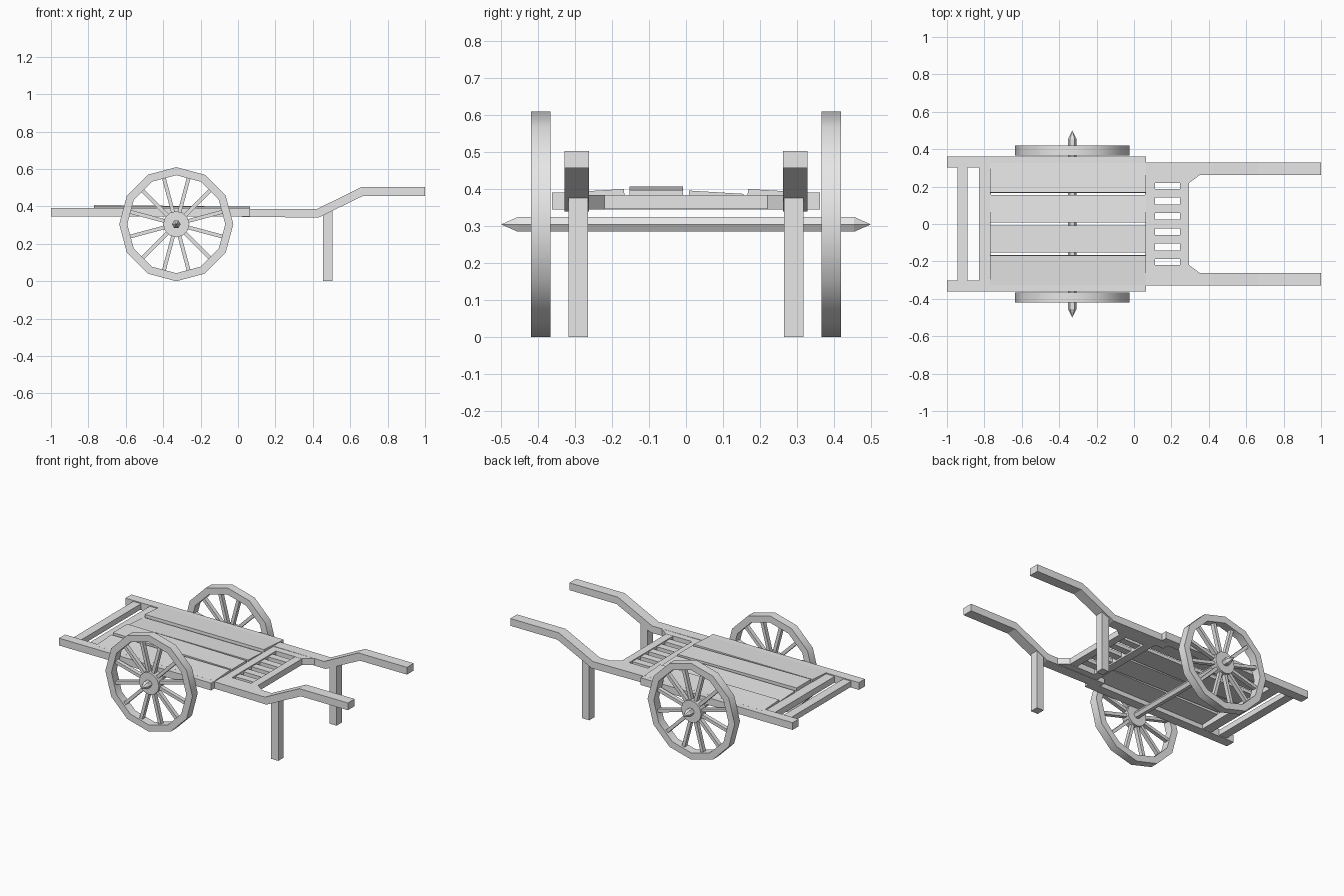
import bpy, bmesh, math
from mathutils import Matrix, Vector

if "Cube" in bpy.data.objects:
    bpy.data.objects.remove(bpy.data.objects["Cube"])

GREY = (0.8, 0.8, 0.8, 1)
wood = bpy.data.materials.new("plain grey wood")
wood.use_nodes = True
wood.diffuse_color = GREY
wood.node_tree.nodes["Principled BSDF"].inputs["Base Color"].default_value = GREY


def finish(name, bm, smooth=False):
    bmesh.ops.remove_doubles(bm, verts=bm.verts, dist=1e-5)
    bmesh.ops.recalc_face_normals(bm, faces=bm.faces)
    mesh = bpy.data.meshes.new(name)
    bm.to_mesh(mesh)
    bm.free()
    mesh.materials.append(wood)
    obj = bpy.data.objects.new(name, mesh)
    bpy.context.collection.objects.link(obj)
    if smooth:
        bpy.ops.object.select_all(action="DESELECT")
        obj.select_set(True)
        bpy.context.view_layer.objects.active = obj
        bpy.ops.object.shade_smooth_by_angle(angle=math.radians(40))
    return obj


def box(name, x, y, z, roll=0, pitch=0):
    """Box from three (low, high) ranges, tilted about its own centre."""
    bm = bmesh.new()
    size = [b - a for a, b in (x, y, z)]
    centre = Vector([(a + b) / 2 for a, b in (x, y, z)])
    tilt = Matrix.Rotation(roll, 4, "X") @ Matrix.Rotation(pitch, 4, "Y")
    bmesh.ops.create_cube(bm, size=1, matrix=Matrix.Translation(centre) @ tilt @ Matrix.Diagonal((*size, 1)))
    return finish(name, bm)


def prism(name, points, offset):
    """Flat outline pushed along an offset."""
    bm = bmesh.new()
    face = bm.faces.new([bm.verts.new(p) for p in points])
    new = bmesh.ops.extrude_face_region(bm, geom=[face])["geom"]
    bmesh.ops.translate(bm, vec=offset, verts=[v for v in new if isinstance(v, bmesh.types.BMVert)])
    return finish(name, bm)


AXLE_X, AXLE_Z, RADIUS = -0.33, 0.305, 0.305


def lathe(name, profile, sides, closed, smooth=False):
    """Turn a (radius, y) profile around the axle line."""
    bm = bmesh.new()
    rings = []
    for i in range(sides):
        a = math.tau * i / sides
        rings.append([bm.verts.new((AXLE_X + r * math.cos(a), y, AXLE_Z + r * math.sin(a))) for r, y in profile])
    count = len(profile)
    for i in range(sides):
        a, b = rings[i], rings[(i + 1) % sides]
        for j in range(count if closed else count - 1):
            k = (j + 1) % count
            bm.faces.new((a[j], a[k], b[k], b[j]))
    return finish(name, bm, smooth)


# Axle with pointed ends
lathe("axle", [(0, -0.5), (0.023, -0.455), (0.023, 0.455), (0, 0.5)], 6, False)

for side, s in (("left", 1), ("right", -1)):
    def span(a, b):
        return tuple(sorted((s * a, s * b)))

    # Wheel: rim, hub and spokes
    y0, y1 = 0.367, 0.42
    lathe(side + "_wheel_rim", [(RADIUS, s * y0), (RADIUS, s * y1), (0.262, s * y1), (0.262, s * y0)], 12, True, True)
    lathe(side + "_wheel_hub", [(0, s * y0), (0.07, s * y0), (0.07, s * y1), (0, s * y1)], 12, False, True)
    bm = bmesh.new()
    for i in range(12):
        turn = Matrix.Rotation(math.radians(15 + 30 * i), 4, "Y")
        place = Matrix.Translation((AXLE_X, s * 0.393, AXLE_Z)) @ turn @ Matrix.Translation((0.16, 0, 0))
        bmesh.ops.create_cube(bm, size=1, matrix=place @ Matrix.Diagonal((0.21, 0.026, 0.02, 1)))
    finish(side + "_wheel_spokes", bm)

    # Side rail of the bed, cranked handle, leg and corner gusset
    box(side + "_bed_rail", (-1, 0.065), span(0.302, 0.362), (0.345, 0.391))
    handle = [(0, 0.345), (0.43, 0.34), (0.67, 0.457), (1, 0.457),
              (1, 0.503), (0.66, 0.503), (0.42, 0.385), (0, 0.388)]
    prism(side + "_handle", [(x, s * 0.262, z) for x, z in handle], (0, s * 0.067, 0))
    box(side + "_leg", (0.455, 0.505), span(0.265, 0.318), (0, 0.385))
    gusset = [(0.11, 0.22), (0.295, 0.22), (0.355, 0.264), (0.11, 0.264)]
    prism(side + "_gusset", [(x, s * y, 0.345) for x, y in gusset], (0, 0, 0.04))

# Cross bars joining the two sides
box("rear_crossbar", (-0.945, -0.89), (-0.305, 0.305), (0.35, 0.385))
box("bed_rear_crossbar", (-0.83, -0.765), (-0.305, 0.305), (0.346, 0.385))
box("bed_front_crossbar", (0.06, 0.112), (-0.265, 0.265), (0.345, 0.385))
box("handle_crossbar", (0.245, 0.294), (-0.265, 0.265), (0.346, 0.384))

# Slats between the two front cross bars
for i in range(5):
    y = (i - 2) * 0.082
    box(f"front_slat_{i + 1}", (0.105, 0.25), (y - 0.023, y + 0.023), (0.355, 0.378))

# Loose floor planks, each lying a little crooked
box("outer_left_plank", (-0.77, 0.064), (0.167, 0.325), (0.377, 0.396), roll=-0.06)
box("inner_left_plank", (-0.77, 0.064), (0.008, 0.155), (0.372, 0.392), roll=-0.06)
box("inner_right_plank", (-0.77, 0.064), (-0.153, -0.008), (0.382, 0.403), pitch=0.012)
box("outer_right_plank", (-0.77, 0.064), (-0.325, -0.167), (0.377, 0.396), roll=0.06)
